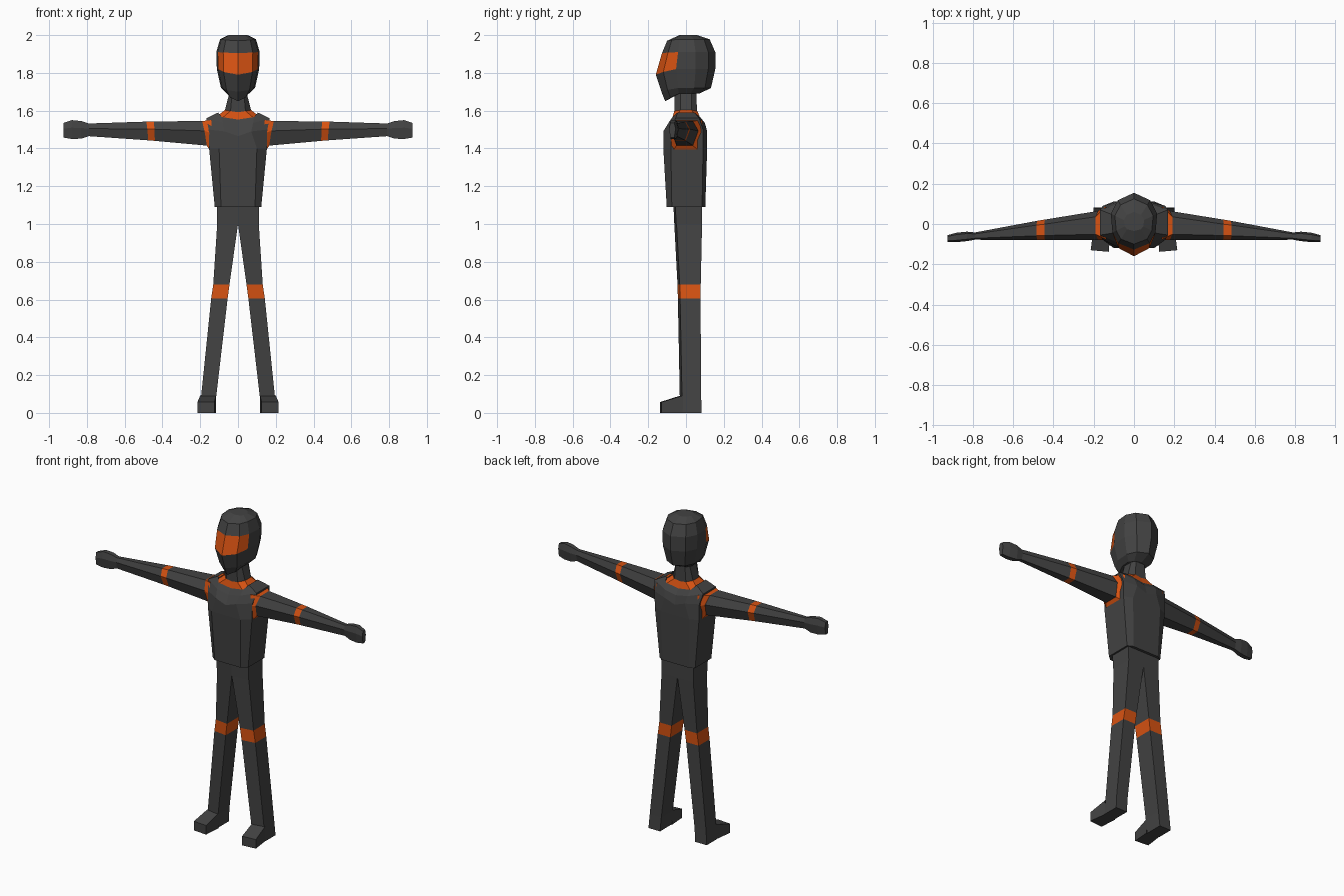
import bpy, bmesh

if "Cube" in bpy.data.objects:
    bpy.data.objects.remove(bpy.data.objects["Cube"])


def material(name, rgb):
    m = bpy.data.materials.new(name)
    m.diffuse_color = (*rgb, 1)
    m.use_nodes = True
    m.node_tree.nodes["Principled BSDF"].inputs["Base Color"].default_value = m.diffuse_color
    return m


MATS = [material("dark_grey", (0.055, 0.055, 0.055)), material("orange", (0.68, 0.085, 0.006))]


def loft(name, rings, orange=lambda i, j: False, caps=(True, True)):
    """Skin closed rings of points; orange(i, j) picks coloured faces by band and segment."""
    bm = bmesh.new()
    vs = [[bm.verts.new(p) for p in r] for r in rings]
    n = len(rings[0])
    for i in range(len(vs) - 1):
        for j in range(n):
            k = (j + 1) % n
            f = bm.faces.new((vs[i][j], vs[i][k], vs[i + 1][k], vs[i + 1][j]))
            f.material_index = int(orange(i, j))
    for use, r in zip(caps, (vs[0], vs[-1])):
        if use:
            bm.faces.new(r)
    bmesh.ops.recalc_face_normals(bm, faces=bm.faces)
    # open tubes: make sure the first side face points away from the axis
    bm.faces.ensure_lookup_table()
    centre = sum((v.co for v in vs[0] + vs[1]), vs[0][0].co * 0) / (2 * n)
    f = bm.faces[0]
    if f.normal.dot(f.calc_center_median() - centre) < 0:
        bmesh.ops.reverse_faces(bm, faces=bm.faces)
    me = bpy.data.meshes.new(name)
    bm.to_mesh(me)
    bm.free()
    for m in MATS:
        me.materials.append(m)
    ob = bpy.data.objects.new(name, me)
    bpy.context.collection.objects.link(ob)
    return ob


def mirrored(half):
    """Close a half outline (first and last point on x = 0) into a full ring."""
    return half + [(-x, y, z) for x, y, z in half[-2:0:-1]]


# Helmet: back height, front height, half width, front y, back y
def head_ring(zb, zf, w, yf, yb):
    return mirrored([(0, yb, zb), (0.7 * w, 0.76 * yb, zb), (w, 0.33 * yb, zb),
                     (0.93 * w, 0.33 * yf, zb), (0.68 * w, 0.75 * yf, (zb + zf) / 2), (0, yf, zf)])


loft("helmet", [head_ring(*r) for r in (
    (1.69, 1.65, 0.06, -0.11, 0.07),
    (1.72, 1.70, 0.09, -0.13, 0.132),
    (1.82, 1.79, 0.112, -0.16, 0.155),
    (1.91, 1.905, 0.115, -0.127, 0.155),
    (1.978, 1.97, 0.095, -0.10, 0.125),
    (2.0, 2.0, 0.05, -0.035, 0.06))],
    orange=lambda i, j: i == 2 and 3 <= j <= 6)


# Torso outline: centre, corner and side heights, corner x, side x, then the four depths
def body_ring(zc, za, zs, a, w, yf, yfs, ybs, yb):
    return mirrored([(0, yf, zc), (a, yf, za), (w, yfs, zs),
                     (w, ybs, zs), (a, yb, za), (0, yb, zc)])


loft("vest", [body_ring(*r) for r in (
    (1.09, 1.09, 1.09, 0.09, 0.123, -0.102, -0.075, 0.085, 0.102),
    (1.40, 1.40, 1.40, 0.10, 0.153, -0.12, -0.08, 0.09, 0.112),
    (1.465, 1.49, 1.50, 0.07, 0.155, -0.12, -0.078, 0.09, 0.112),
    (1.52, 1.535, 1.56, 0.08, 0.168, -0.093, -0.055, 0.07, 0.10),
    (1.553, 1.566, 1.59, 0.085, 0.105, -0.072, -0.045, 0.045, 0.075))],
    caps=(True, False))

# Collar and neck
loft("collar", [body_ring(*r) for r in (
    (1.548, 1.56, 1.575, 0.085, 0.105, -0.073, -0.045, 0.045, 0.076),
    (1.592, 1.598, 1.603, 0.04, 0.07, -0.062, -0.03, 0.03, 0.06))],
    orange=lambda i, j: True, caps=(False, False))
loft("neck", [body_ring(*r) for r in (
    (1.59, 1.595, 1.60, 0.04, 0.07, -0.06, -0.03, 0.03, 0.058),
    (1.70, 1.70, 1.70, 0.03, 0.044, -0.06, -0.03, 0.03, 0.055))],
    caps=(False, False))

# Hips
loft("hips", [[(-w, yf + 0.01, z), (0, yf, z), (w, yf + 0.01, z), (w, 0.085, z), (-w, 0.085, z)]
              for z, w, yf in ((1.11, 0.113, -0.067), (1.0, 0.11, -0.062))], caps=(False, False))


# Arm section: top x, bottom x, z range, y range, width of the flat top and bottom
def arm_ring(s, xt, xb, z0, z1, y0, y1, flat):
    ym, h, zm, xm = (y0 + y1) / 2, flat * (y1 - y0) / 2, z0 + 0.6 * (z1 - z0), (xt + xb) / 2
    return [(s * xm, y0, zm), (s * xt, ym - h, z1), (s * xt, ym + h, z1),
            (s * xm, y1, zm), (s * xb, ym + h, z0), (s * xb, ym - h, z0)]


ARM = ((0.14, 0.14, 1.375, 1.55, -0.08, 0.09, 0.95),
       (0.19, 0.165, 1.415, 1.545, -0.08, 0.065, 0.6),
       (0.445, 0.44, 1.44, 1.543, -0.08, 0.022, 0.55),
       (0.485, 0.475, 1.443, 1.542, -0.08, 0.016, 0.55),
       (0.79, 0.79, 1.465, 1.532, -0.078, -0.042, 0.6),
       (0.83, 0.83, 1.452, 1.545, -0.085, -0.038, 0.6),
       (0.88, 0.88, 1.45, 1.55, -0.09, -0.043, 0.6),
       (0.925, 0.925, 1.458, 1.535, -0.09, -0.055, 0.6))

# Leg: height, inner x, outer x, front y, back y
LEG = ((1.0, 0.0, 0.11, -0.062, 0.085),
       (0.68, 0.045, 0.131, -0.045, 0.078),
       (0.605, 0.055, 0.142, -0.043, 0.077),
       (0.09, 0.115, 0.195, -0.033, 0.08),
       (0.0, 0.122, 0.202, -0.03, 0.083))

for s, side in ((1, "left"), (-1, "right")):
    loft(side + "_arm", [arm_ring(s, *r) for r in ARM],
         orange=lambda i, j: i in (0, 2), caps=(False, True))
    loft(side + "_leg", [[(s * a, yf, z), (s * b, yf + 0.012, z), (s * b, yb, z), (s * a, yb, z)]
                         for z, a, b, yf, yb in LEG],
         orange=lambda i, j: i == 1, caps=(False, True))
    # Foot: toe box in front of the ankle
    loft(side + "_foot", [[(s * a, y, 0), (s * b, y + dy, 0), (s * b, y + dy, h), (s * a, y, h)]
                          for y, dy, a, b, h in ((-0.028, 0.012, 0.117, 0.2, 0.092),
                                                 (-0.138, 0.008, 0.125, 0.215, 0.057))],
         caps=(False, True))
